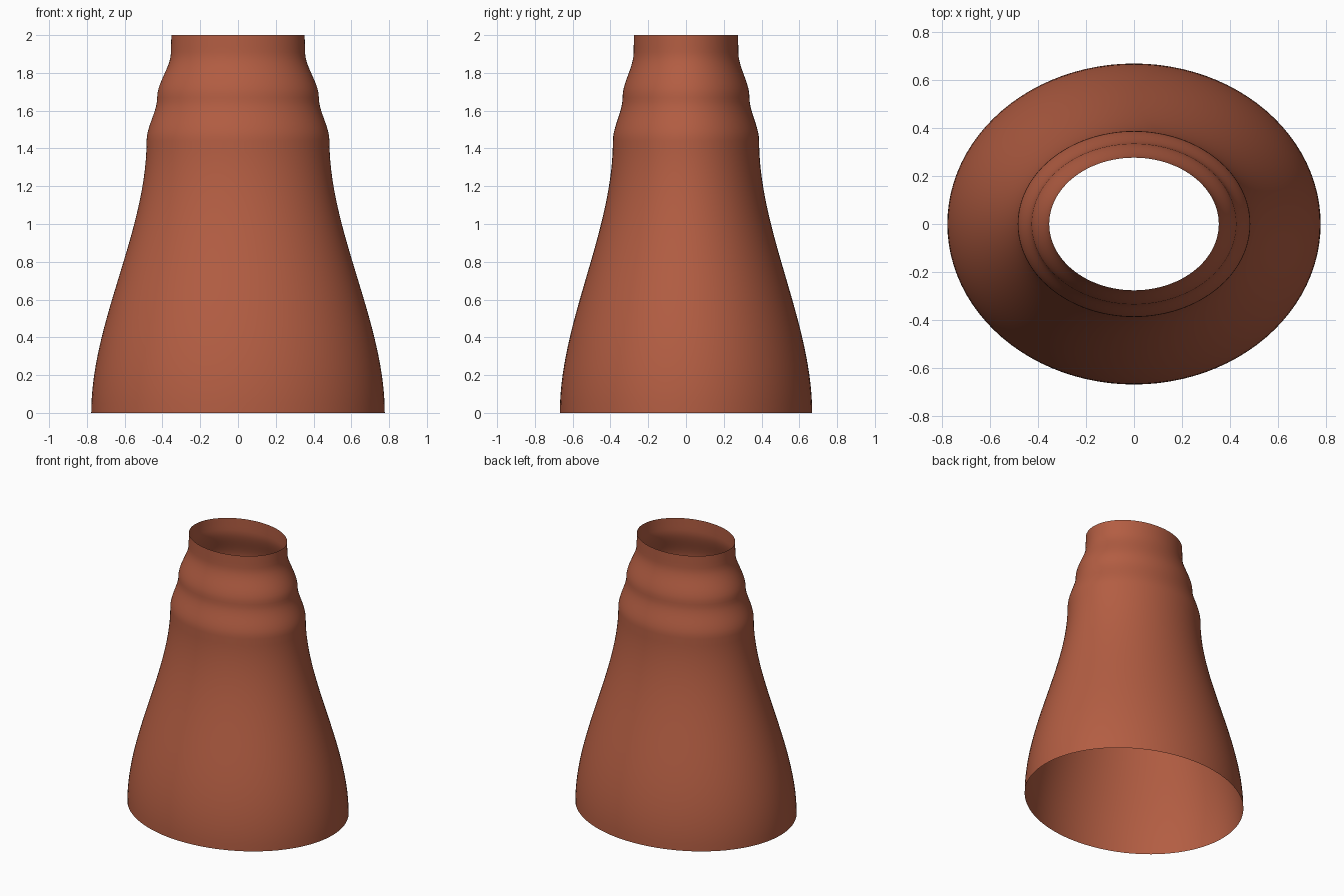
import bpy, bmesh, math

if "Cube" in bpy.data.objects:
    bpy.data.objects.remove(bpy.data.objects["Cube"])

# Profile knots: height, half width, half depth (vertical tangent at each knot)
KNOTS = [(0.0, 0.777, 0.668), (1.44, 0.484, 0.387), (1.67, 0.428, 0.336),
         (1.91, 0.355, 0.277), (2.0, 0.353, 0.276)]
STEPS = [28, 10, 10, 3]
SIDES = 96


def profile():
    rows = [KNOTS[0]]
    for a, b, n in zip(KNOTS, KNOTS[1:], STEPS):
        for i in range(1, n + 1):
            t = i / n
            s = t * t * (3 - 2 * t)
            rows.append((a[0] + (b[0] - a[0]) * t,
                         a[1] + (b[1] - a[1]) * s,
                         a[2] + (b[2] - a[2]) * s))
    return rows


# Open oval sleeve, lofted through elliptical rings
bm = bmesh.new()
rings = []
for z, rx, ry in profile():
    rings.append([bm.verts.new((rx * math.cos(2 * math.pi * k / SIDES),
                                ry * math.sin(2 * math.pi * k / SIDES), z))
                  for k in range(SIDES)])
for lo, hi in zip(rings, rings[1:]):
    for k in range(SIDES):
        j = (k + 1) % SIDES
        bm.faces.new((lo[k], lo[j], hi[j], hi[k])).smooth = True

mesh = bpy.data.meshes.new("flared_sleeve")
bm.to_mesh(mesh)
bm.free()
sleeve = bpy.data.objects.new("flared_sleeve", mesh)
bpy.context.collection.objects.link(sleeve)

# Terracotta colour
mat = bpy.data.materials.new("terracotta")
mat.diffuse_color = (0.45, 0.11, 0.055, 1)
mat.use_nodes = True
mat.node_tree.nodes["Principled BSDF"].inputs["Base Color"].default_value = mat.diffuse_color
mesh.materials.append(mat)
